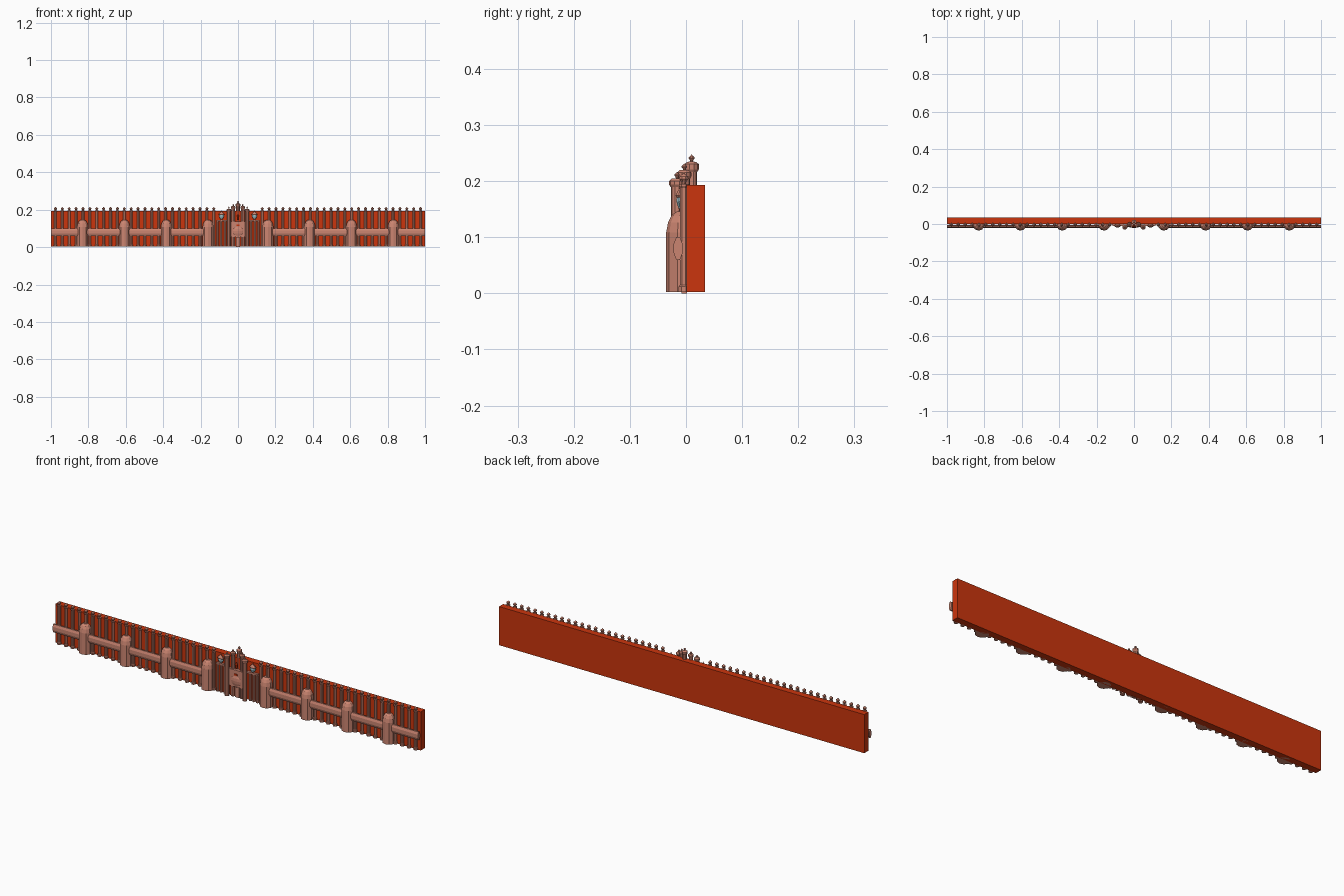
import bpy, bmesh, math
from mathutils import Vector

if "Cube" in bpy.data.objects:
    bpy.data.objects.remove(bpy.data.objects["Cube"])


def material(name, col):
    m = bpy.data.materials.new(name)
    m.diffuse_color = (*col, 1)
    m.use_nodes = True
    m.node_tree.nodes["Principled BSDF"].inputs["Base Color"].default_value = m.diffuse_color
    return m


ORANGE = material("orange_red", (0.60, 0.036, 0.004))
COPPER = material("dusty_copper", (0.60, 0.235, 0.165))
GLASS = material("lantern_glass", (0.32, 0.50, 0.55))


def finish(name, bm, mat):
    bmesh.ops.recalc_face_normals(bm, faces=bm.faces[:])
    me = bpy.data.meshes.new(name)
    bm.to_mesh(me)
    bm.free()
    me.materials.append(mat)
    ob = bpy.data.objects.new(name, me)
    bpy.context.collection.objects.link(ob)
    return ob


def box(bm, x0, x1, y0, y1, z0, z1):
    r = bmesh.ops.create_cube(bm, size=1)
    for v in r["verts"]:
        v.co = Vector(((x0 + x1) / 2 + v.co.x * (x1 - x0),
                       (y0 + y1) / 2 + v.co.y * (y1 - y0),
                       (z0 + z1) / 2 + v.co.z * (z1 - z0)))


def lathe(bm, x, y, prof, n=8, sx=1.0, sy=1.0):
    # stack of n-sided rings given as (radius, height)
    rings = []
    for r, z in prof:
        rings.append([bm.verts.new((x + sx * r * math.cos((k + .5) * math.tau / n),
                                    y + sy * r * math.sin((k + .5) * math.tau / n), z))
                      for k in range(n)])
    for a, b in zip(rings, rings[1:]):
        for k in range(n):
            bm.faces.new((a[k], a[(k + 1) % n], b[(k + 1) % n], b[k]))
    bm.faces.new(rings[0])
    bm.faces.new(rings[-1])


def finial(z, s=1.0):
    # neck, bulb and point ending at height z
    return [(.004 * s, z - .020 * s), (.005 * s, z - .016 * s), (.009 * s, z - .011 * s),
            (.008 * s, z - .007 * s), (.003 * s, z - .003 * s), (.001 * s, z)]


# backing wall
bm = bmesh.new()
box(bm, -1, 1, .001, .034, .002, .193)
finish("wall", bm, ORANGE)

# row of slim posts with finials
bm = bmesh.new()
for s in (-1, 1):
    for i in range(24):
        x = s * (.976 - .0368 * i)
        lathe(bm, x, -.004, [(.010, .002), (.010, .012), (.0075, .015), (.0075, .188),
                             (.0095, .191), (.0095, .195)] + finial(.215))
finish("fence_posts", bm, COPPER)

# horizontal rails, eight-sided section
bm = bmesh.new()
for s in (-1, 1):
    ends = []
    for x in (.14, 1.0):
        ends.append([bm.verts.new((s * x, -.014 + .0085 * math.cos((k + .5) * math.tau / 8),
                                   .080 + .022 * math.sin((k + .5) * math.tau / 8)))
                     for k in range(8)])
    for k in range(8):
        j = (k + 1) % 8
        bm.faces.new((ends[0][k], ends[0][j], ends[1][j], ends[1][k]))
    bm.faces.new(ends[0])
    bm.faces.new(ends[1])
finish("rails", bm, COPPER)

# thick domed buttresses
bm = bmesh.new()
for s in (-1, 1):
    for i in range(4):
        x = s * (.160 + .2235 * i)
        lathe(bm, x, -.006, [(1, .002), (1, .108), (.88, .126), (.66, .139), (.35, .146)],
              n=10, sx=.031, sy=.0295)
finish("buttresses", bm, COPPER)

# gate columns stepping up and back toward the middle
bm = bmesh.new()
for s in (-1, 1):
    for x, y, r, top in ((.049, -.016, .011, .216), (.025, -.003, .010, .231)):
        lathe(bm, s * x, y, [(r, .002), (r, top - .027), (r * 1.3, top - .022),
                             (r * 1.3, top - .016), (r * .8, top - .011)]
              + finial(top, .55), n=10)
lathe(bm, 0, .010, [(.010, .13), (.010, .216), (.013, .221), (.013, .230), (.008, .234)]
      + finial(.247, .6), n=10)
finish("gate_columns", bm, COPPER)

# side pilasters of the gate
bm = bmesh.new()
for s in (-1, 1):
    for x in (.070, .090, .109):
        lathe(bm, s * x, -.003, [(.007, .002), (.006, .015), (.006, .135), (.008, .140)])
    a, b = sorted((s * .055, s * .114))
    box(bm, a, b, -.010, .002, .136, .145)
finish("gate_pilasters", bm, COPPER)

# gate panel with bowed basin
bm = bmesh.new()
box(bm, -.042, .042, -.016, .002, .055, .138)
box(bm, -.012, .012, -.008, .002, 0, .055)
lathe(bm, 0, -.010, [(.15, .052), (.6, .060), (.9, .072), (1, .085), (.9, .098), (.6, .108)],
      n=12, sx=.034, sy=.011)
finish("gate_panel", bm, COPPER)

# orange details: door leaves and keystone
bm = bmesh.new()
for s in (-1, 1):
    a, b = sorted((s * .014, s * .040))
    box(bm, a, b, -.006, .002, .002, .052)
lathe(bm, 0, -.012, [(.005, .145), (.008, .165), (.001, .176)], n=6)
box(bm, -.008, .008, -.0185, -.010, .112, .120)
finish("gate_door", bm, ORANGE)

# lanterns on brackets
glass, metal = bmesh.new(), bmesh.new()
for s in (-1, 1):
    x = s * .088
    lathe(glass, x, -.009, [(.008, .152), (.015, .164), (.013, .171)], n=8, sy=.6)
    lathe(metal, x, -.009, [(.015, .171), (.017, .174), (.011, .182), (.004, .187),
                            (.001, .195)], n=8, sy=.6)
    lathe(metal, x, -.009, [(.003, .140), (.004, .148), (.009, .152)], n=8, sy=.6)
finish("lantern_glass", glass, GLASS)
finish("lantern_metal", metal, COPPER)
